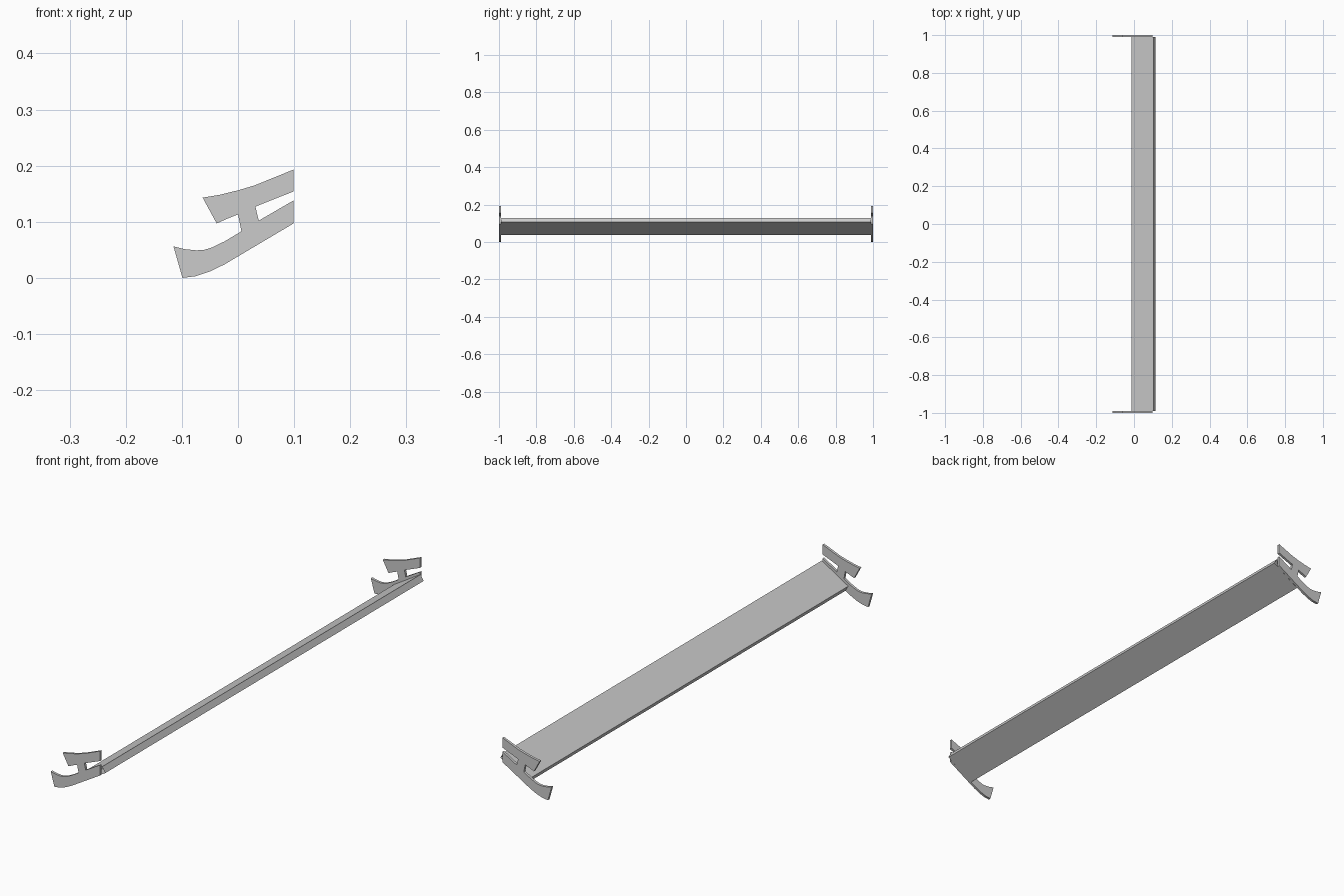
import bpy
import bmesh
from mathutils import Vector

cube = bpy.data.objects.get("Cube")
if cube:
    bpy.data.objects.remove(cube, do_unlink=True)

# Single plain grey finish
grey = bpy.data.materials.new("light grey")
grey.use_nodes = True
colour = (0.6, 0.6, 0.6, 1)
grey.diffuse_color = colour
grey.node_tree.nodes["Principled BSDF"].inputs["Base Color"].default_value = colour

HALF_LENGTH = 1.0
PLATE = 0.01


def extrude_profile(name, profile, y_start, y_end, capped):
    """Sweep a counter-clockwise (x, z) outline along y."""
    bm = bmesh.new()
    near = [bm.verts.new((x, y_start, z)) for x, z in profile]
    far = [bm.verts.new((x, y_end, z)) for x, z in profile]
    count = len(profile)
    for i in range(count):
        j = (i + 1) % count
        bm.faces.new((near[j], near[i], far[i], far[j]))
    if capped:
        bm.faces.new(near)
        bm.faces.new(reversed(far))
    mesh = bpy.data.meshes.new(name)
    bm.normal_update()
    bm.to_mesh(mesh)
    bm.free()
    mesh.materials.append(grey)
    obj = bpy.data.objects.new(name, mesh)
    bpy.context.collection.objects.link(obj)
    return obj


# End plate outline: swept lower arm, short neck and upper arm
lower_edge = [(-.099, 0), (-.075, .003), (-.051, .011), (-.024, .024), (.099, .097)]
rear_slot = [(.099, .138), (.037, .102), (.031, .127), (.099, .154)]
upper_edge = [(.099, .193), (.03, .165), (0, .156), (-.033, .148), (-.063, .143)]
front_notch = [(-.038, .097), (-.018, .106), (0, .113), (.006, .083)]
arm_top = [(-.024, .065), (-.047, .054), (-.06, .05), (-.074, .049), (-.094, .051), (-.115, .056)]
outline = lower_edge + rear_slot + upper_edge + front_notch + arm_top

inner = HALF_LENGTH - PLATE
extrude_profile("front_end_plate", outline, -HALF_LENGTH, -inner, True)
extrude_profile("back_end_plate", outline, inner, HALF_LENGTH, True)

# Tilted blade between the plates, left open where it meets them
start = Vector((0, .037))
end = Vector((.115, .107))
thickness = Vector((-.013, .022))
blade = [start, end, end + thickness, start + thickness]
extrude_profile("wing_blade", blade, -inner, inner, False)
